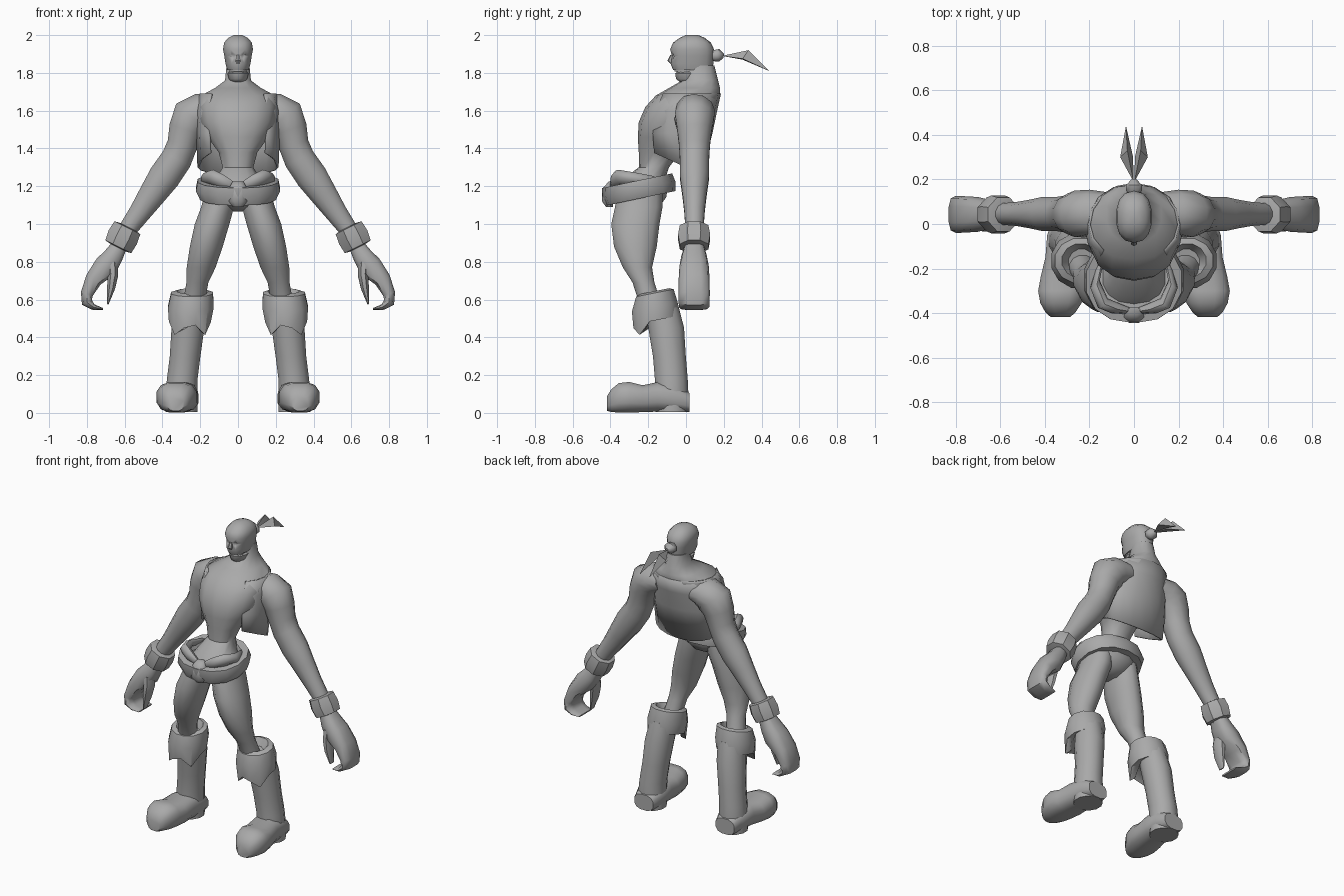
import bpy, bmesh, math
from mathutils import Vector

grey = bpy.data.materials.new("plain grey")
grey.diffuse_color = (0.4, 0.4, 0.4, 1)


def finish(name, bm, mirror=False, angle=50):
    bmesh.ops.recalc_face_normals(bm, faces=bm.faces[:])
    me = bpy.data.meshes.new(name)
    bm.to_mesh(me)
    bm.free()
    me.materials.append(grey)
    ob = bpy.data.objects.new(name, me)
    bpy.context.collection.objects.link(ob)
    bpy.ops.object.select_all(action='DESELECT')
    ob.select_set(True)
    bpy.context.view_layer.objects.active = ob
    bpy.ops.object.shade_smooth_by_angle(angle=math.radians(angle))
    if mirror:
        m = ob.modifiers.new("mirror", 'MIRROR')
        m.use_mirror_merge = False
    return ob


def loft(name, rings, n=12, axis=None, mirror=False, power=1.0, angle=50, edit=None):
    """Skin rings (x, y, z, half width, half depth) along a path."""
    bm = bmesh.new()
    pts = [Vector(r[:3]) for r in rings]
    rows = []
    for i, r in enumerate(rings):
        t = Vector(axis) if axis else pts[min(i + 1, len(pts) - 1)] - pts[max(i - 1, 0)]
        t.normalize()
        u = (Vector((1, 0, 0)) - t * t.x).normalized()
        v = t.cross(u)
        row = []
        for k in range(n):
            a = 2 * math.pi * (k + 0.5) / n
            c, s = math.cos(a), math.sin(a)
            c = math.copysign(abs(c) ** power, c)
            s = math.copysign(abs(s) ** power, s)
            row.append(bm.verts.new(pts[i] + u * c * r[3] + v * s * r[4]))
        rows.append(row)
    for a, b in zip(rows, rows[1:]):
        for k in range(n):
            bm.faces.new((a[k], a[(k + 1) % n], b[(k + 1) % n], b[k]))
    bm.faces.new(rows[0])
    bm.faces.new(rows[-1])
    if edit:
        edit(rows)
    return finish(name, bm, mirror, angle)


def stack(rows):
    """(z, half width, front y, back y) -> level rings."""
    return [(0, (f + b) / 2, z, w, (b - f) / 2) for z, w, f, b in rows]


UP = (0, 0, 1)

# Torso and neck
loft("torso", stack([
    (1.17, .16, -.38, -.12), (1.24, .12, -.33, -.11), (1.30, .083, -.25, -.09),
    (1.38, .105, -.25, -.03), (1.46, .165, -.255, .06), (1.54, .20, -.25, .12),
    (1.62, .21, -.215, .155), (1.68, .20, -.16, .18), (1.72, .125, -.09, .18),
    (1.76, .07, -.02, .17), (1.84, .062, .01, .15)]), 14, UP, power=.9)

# Open vest hanging from the back and sides
bm = bmesh.new()
levels = [(1.69, .205, .17, .185), (1.60, .225, .225, .165),
          (1.48, .222, .245, .14), (None, .215, .235, .085)]
grid = []
for z, rx, front, back in levels:
    row = []
    for k in range(13):
        a = math.radians(-90 + 44 + k * (360 - 88) / 12)
        x, y = rx * math.cos(a), math.sin(a)
        y *= back if y > 0 else front
        zz = z if z else (1.30 - .45 * y if y < 0 else 1.30 - .5 * y)
        row.append(bm.verts.new((x, y, zz)))
    grid.append(row)
for a, b in zip(grid, grid[1:]):
    for k in range(12):
        bm.faces.new((a[k], a[k + 1], b[k + 1], b[k]))
vest = finish("vest", bm)
vest.modifiers.new("cloth", 'SOLIDIFY').thickness = .01

# Skull, with eye sockets cut in
skull = loft("head", stack([
    (1.815, .058, -.068, .14), (1.85, .068, -.082, .145), (1.89, .074, -.075, .148),
    (1.925, .081, -.084, .148), (1.96, .075, -.068, .132), (1.985, .054, -.035, .10),
    (2.0, .024, 0, .065)]), 14, UP, power=.85)
for s in (-1, 1):
    bm = bmesh.new()
    bmesh.ops.create_icosphere(bm, subdivisions=2, radius=.022)
    bmesh.ops.translate(bm, verts=bm.verts[:], vec=(s * .034, -.085, 1.888))
    cutter = finish("eye_cutter", bm)
    cutter.hide_render = True
    cutter.hide_viewport = True
    cut = skull.modifiers.new("socket", 'BOOLEAN')
    cut.operation = 'DIFFERENCE'
    cut.object = cutter

# Nose, jaw, mouth interior and teeth
loft("nose", [(0, -.075, 1.895, .008, .008), (0, -.085, 1.865, .015, .014),
              (0, -.075, 1.848, .012, .008)], 6, UP)
loft("jaw", stack([(1.75, .034, -.032, .05), (1.768, .05, -.055, .09),
                   (1.798, .058, -.06, .11), (1.805, .05, -.052, .10)]), 12, UP)
loft("mouth_interior", stack([(1.79, .046, -.03, .11), (1.83, .046, -.03, .11)]), 10, UP)
for name, z, f in (("upper_teeth", 1.816, -.064), ("lower_teeth", 1.805, -.052)):
    loft(name, stack([(z - .008, .045, f, .05), (z + .008, .047, f, .05)]), 12, UP)

# Hair knot and two hair tails
loft("hair_knot", [(0, .13, 1.885, .02, .02), (0, .15, 1.89, .038, .033),
                   (0, .175, 1.893, .038, .036), (0, .20, 1.89, .012, .012)], 8)
bm = bmesh.new()
base, outer, ridge, inner, tip = [bm.verts.new(p) for p in (
    (.002, .19, 1.89), (.062, .30, 1.875), (.03, .33, 1.92),
    (.004, .30, 1.87), (.036, .44, 1.81))]
for f in ((base, outer, ridge), (base, ridge, inner), (tip, ridge, outer),
          (tip, inner, ridge), (base, inner, outer), (tip, outer, inner)):
    bm.faces.new(f)
finish("hair_tail", bm, True, 20)

# Arms
loft("arm", [
    (.12, .055, 1.615, .07, .09), (.19, .05, 1.60, .095, .105), (.245, .045, 1.565, .112, .108),
    (.275, .045, 1.50, .095, .095), (.295, .045, 1.42, .083, .085), (.325, .045, 1.345, .085, .08),
    (.39, .045, 1.25, .087, .08), (.455, .045, 1.155, .074, .066), (.52, .045, 1.06, .06, .055),
    (.585, .045, .97, .05, .05), (.635, .045, .87, .045, .05)], 12, mirror=True)
# Wrist cuffs
loft("wrist_cuff", [
    (.584, .043, .985, .055, .06), (.586, .043, .98, .083, .082), (.61, .043, .93, .09, .092),
    (.634, .043, .88, .083, .082), (.636, .043, .876, .055, .06)], 8, (.45, 0, -.9),
    mirror=True, angle=30)
# Mitten hands with hooked fingers, and thumbs
loft("hand", [
    (.625, .045, .89, .042, .05), (.66, .043, .83, .054, .068), (.70, .043, .775, .066, .078),
    (.765, .043, .705, .047, .082), (.80, .043, .63, .034, .083), (.80, .043, .585, .03, .082),
    (.765, .043, .56, .016, .08), (.715, .043, .55, .005, .07)], 10, mirror=True, power=.7)
loft("thumb", [
    (.665, .02, .79, .03, .05), (.662, .01, .73, .03, .048), (.672, .005, .66, .023, .042),
    (.69, .005, .575, .005, .022)], 8, mirror=True)

# Hips and thighs
loft("hips", stack([(1.065, .05, -.28, -.19), (1.09, .11, -.36, -.14),
                    (1.14, .18, -.40, -.10), (1.20, .185, -.40, -.09)]), 12, UP)
loft("thigh", [
    (.095, -.245, 1.16, .085, .125), (.108, -.25, 1.09, .09, .13), (.137, -.268, 1.0, .095, .132),
    (.168, -.268, .88, .09, .117), (.195, -.257, .77, .079, .08), (.215, -.225, .69, .06, .06),
    (.235, -.19, .58, .06, .06)], 12, UP, mirror=True)

# Tilted belt with a hollow rim, front knot and folded cloth
tilt = Vector((0, -.21, 1)).normalized()
mid = Vector((0, -.25, 1.185))
loft("belt", [tuple(mid + tilt * h) + (rx, ry) for h, rx, ry in (
    (-.045, .17, .15), (-.05, .205, .188), (0, .228, .198), (.045, .218, .19),
    (.045, .17, .15), (.0, .15, .13))], 14, tilt, power=.9, angle=35)
loft("belt_knot", [(0, -.405, 1.09, .03, .02), (0, -.415, 1.12, .052, .032),
                   (0, -.41, 1.19, .052, .034), (0, -.39, 1.225, .03, .02)], 8, UP, mirror=False)
loft("waist_cloth", [
    (.03, -.39, 1.205, .02, .02), (.08, -.38, 1.225, .03, .035), (.14, -.355, 1.25, .03, .04),
    (.175, -.27, 1.245, .028, .03), (.15, -.17, 1.235, .02, .02)], 8, (.5, .6, 0.2), mirror=True)


# Boot cuffs with a zigzag lower edge
def zigzag(rows):
    for row in rows[:2]:
        for v in row:
            a = math.atan2(v.co.x - .25, -(v.co.y + .16))
            if abs(a) < 1.6:
                v.co.z += .04 - .10 * math.sin(min(abs(a), 1.4) * 2.1)
                v.co.z = min(v.co.z, .52)


loft("boot_cuff", [
    (.255, -.16, .50, .085, .095), (.255, -.16, .49, .115, .125), (.25, -.165, .56, .125, .128),
    (.243, -.165, .635, .115, .105), (.24, -.165, .645, .085, .08), (.235, -.17, .60, .06, .06)],
    12, (0, -.2, 1), mirror=True, angle=35, edit=zigzag)

# Boot shafts and feet
loft("boot_shaft", [
    (.25, -.13, .58, .085, .09), (.265, -.105, .45, .09, .098), (.28, -.088, .30, .084, .09),
    (.295, -.078, .18, .084, .09), (.30, -.075, .08, .088, .092), (.30, -.075, .004, .088, .09)],
    12, UP, mirror=True)
loft("foot", [
    (.30, .018, .055, .07, .052), (.30, -.05, .075, .092, .072), (.305, -.15, .085, .095, .08),
    (.315, -.23, .075, .105, .073), (.325, -.30, .083, .108, .083), (.328, -.355, .08, .095, .08),
    (.33, -.395, .065, .07, .062), (.33, -.418, .05, .045, .04)],
    12, (0, -1, 0), mirror=True, power=.75)
